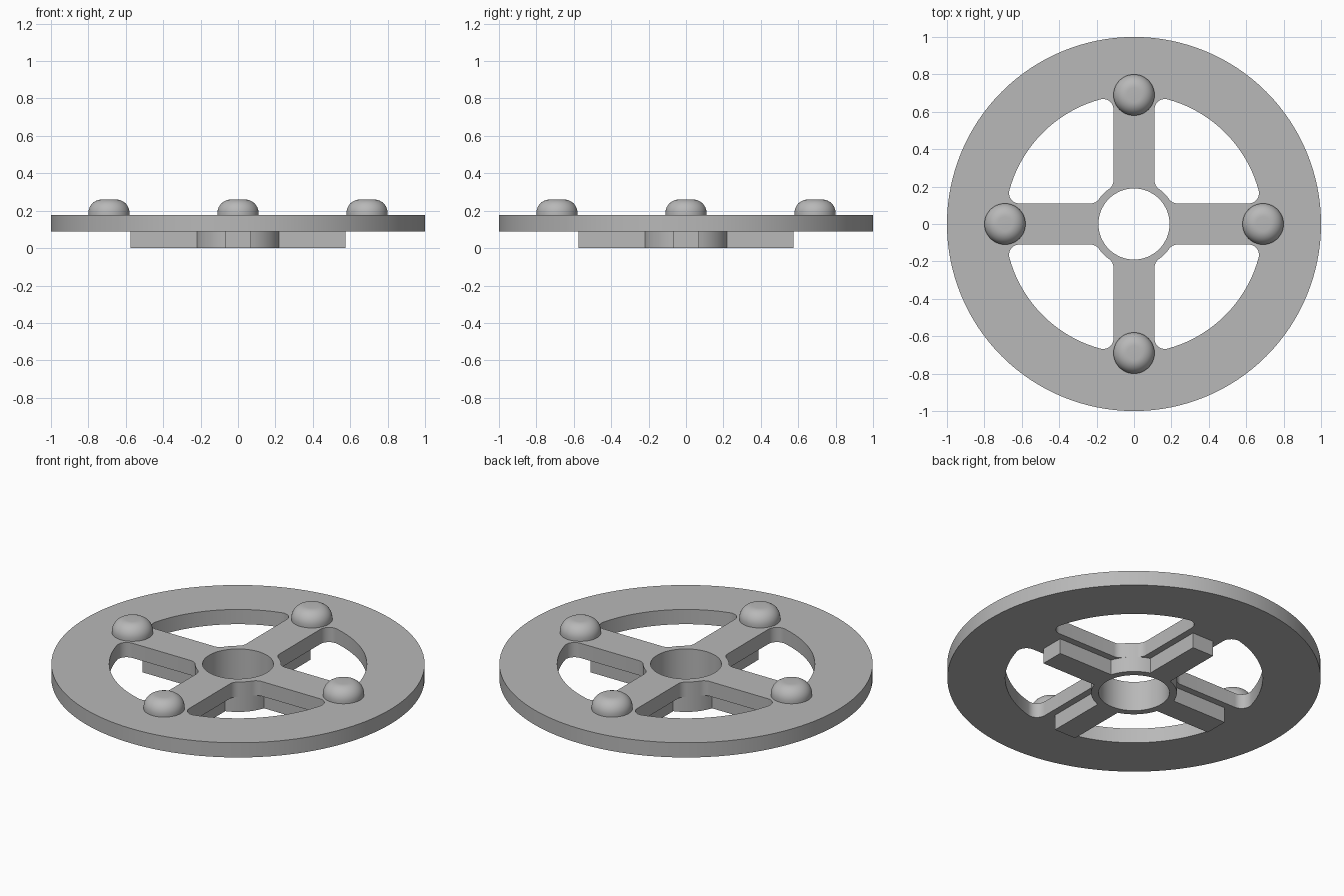
import bpy, bmesh, math
from mathutils import Matrix, Vector

if "Cube" in bpy.data.objects:
    bpy.data.objects.remove(bpy.data.objects["Cube"], do_unlink=True)

RIM, BORE, HUB, WINDOW = 1.0, 0.19, 0.23, 0.69
SPOKE, RIB, RIB_END, FILLET = 0.11, 0.07, 0.575, 0.055
BASE, TOP, PEAK = 0.09, 0.177, 0.26

grey = bpy.data.materials.new("plain grey")
grey.use_nodes = True
grey.diffuse_color = (0.48, 0.48, 0.48, 1)
grey.node_tree.nodes["Principled BSDF"].inputs["Base Color"].default_value = grey.diffuse_color


def arc(center, radius, start, end, steps):
    """Points along an arc, angles in radians."""
    return [Vector((center[0] + radius * math.cos(a), center[1] + radius * math.sin(a)))
            for a in (start + (end - start) * i / steps for i in range(steps + 1))]


def circle(radius, steps):
    return arc((0, 0), radius, 0, math.tau, steps)[:-1]


def turn(points, quarter):
    rot = Matrix.Rotation(quarter * math.pi / 2, 2)
    return [rot @ p for p in points]


def finish(name, bm):
    bmesh.ops.remove_doubles(bm, verts=bm.verts, dist=0.0001)
    bmesh.ops.recalc_face_normals(bm, faces=bm.faces)
    mesh = bpy.data.meshes.new(name)
    bm.to_mesh(mesh)
    bm.free()
    mesh.materials.append(grey)
    obj = bpy.data.objects.new(name, mesh)
    bpy.context.collection.objects.link(obj)
    bpy.ops.object.select_all(action='DESELECT')
    obj.select_set(True)
    bpy.context.view_layer.objects.active = obj
    bpy.ops.object.shade_smooth_by_angle(angle=math.radians(30))
    return obj


def slab(name, outlines, bottom, top):
    """Extrude a flat outline with holes into a solid mesh."""
    curve = bpy.data.curves.new(name + " outline", 'CURVE')
    curve.dimensions = '2D'
    curve.fill_mode = 'BOTH'
    curve.extrude = (top - bottom) / 2
    for points in outlines:
        spline = curve.splines.new('POLY')
        spline.points.add(len(points) - 1)
        for target, p in zip(spline.points, points):
            target.co = (p.x, p.y, 0, 1)
        spline.use_cyclic_u = True
    helper = bpy.data.objects.new(name + " outline", curve)
    bpy.context.collection.objects.link(helper)
    bpy.context.view_layer.update()
    evaluated = helper.evaluated_get(bpy.context.evaluated_depsgraph_get())
    bm = bmesh.new()
    bm.from_mesh(evaluated.to_mesh())
    evaluated.to_mesh_clear()
    bpy.data.objects.remove(helper, do_unlink=True)
    bmesh.ops.translate(bm, verts=bm.verts, vec=(0, 0, (top + bottom) / 2))
    return finish(name, bm)


# Quarter window: rounded corners between spokes, hub and rim
side = SPOKE + FILLET
near = math.sqrt((HUB + FILLET) ** 2 - side ** 2)
far = math.sqrt((WINDOW - FILLET) ** 2 - side ** 2)
near_angle = math.atan2(side, near)
far_angle = math.atan2(side, far)
half_pi = math.pi / 2
window = (
    arc((far, side), FILLET, -half_pi, far_angle, 10)
    + arc((0, 0), WINDOW, far_angle, half_pi - far_angle, 24)[1:-1]
    + arc((side, far), FILLET, half_pi - far_angle, math.pi, 10)
    + arc((side, near), FILLET, math.pi, 1.5 * math.pi - near_angle, 8)
    + arc((0, 0), HUB, half_pi - near_angle, near_angle, 8)[1:-1]
    + arc((near, side), FILLET, math.pi + near_angle, 1.5 * math.pi, 8)
)
slab("spoked_wheel_plate",
     [circle(RIM, 128), circle(BORE, 64)] + [turn(window, q) for q in range(4)],
     BASE, TOP)

# Hub collar with four ribs below the plate
rib_angle = math.asin(RIB / HUB)
quarter = ([Vector((RIB_END, -RIB)), Vector((RIB_END, RIB))]
           + arc((0, 0), HUB, rib_angle, half_pi - rib_angle, 12))
cross = [p for q in range(4) for p in turn(quarter, q)]
slab("ribbed_hub", [cross, circle(BORE, 64)], 0, BASE)

# Rounded studs on top of the spokes
ROUND = 0.072
for index, label in enumerate(("left", "back", "right", "front")):
    bm = bmesh.new()
    profile = ([Vector((0, TOP)), Vector((SPOKE, TOP))]
               + arc((SPOKE - ROUND, PEAK - ROUND), ROUND, 0, half_pi, 10)
               + [Vector((0, PEAK))])
    verts = [bm.verts.new((p.x, 0, p.y)) for p in profile]
    edges = [bm.edges.new(pair) for pair in zip(verts, verts[1:])]
    bmesh.ops.spin(bm, geom=verts + edges, cent=(0, 0, 0), axis=(0, 0, 1),
                   angle=math.tau, steps=48)
    stud = finish(label + "_stud", bm)
    spot = turn([Vector((WINDOW, 0))], index)[0]
    stud.location = (spot.x, spot.y, 0)
